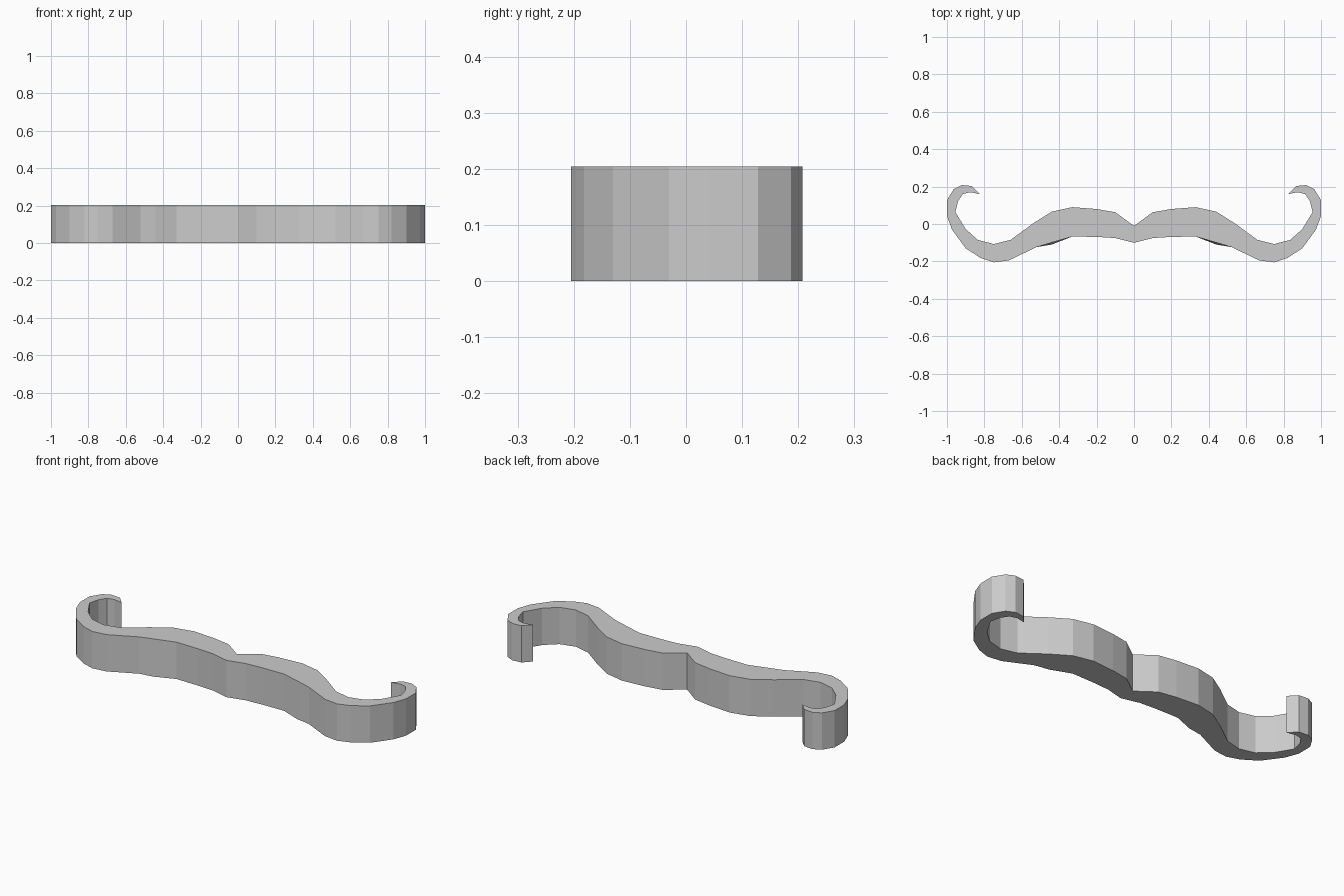
import bpy, bmesh

if "Cube" in bpy.data.objects:
    bpy.data.objects.remove(bpy.data.objects["Cube"])

HEIGHT = 0.204

# Right half of the outline: upper edge from centre to curl tip, then lower edge back
upper = [(0.10, 0.063), (0.20, 0.08), (0.33, 0.09), (0.44, 0.066), (0.54, 0.003),
         (0.66, -0.085), (0.75, -0.107), (0.835, -0.085), (0.90, -0.027), (0.955, 0.064),
         (0.94, 0.123), (0.915, 0.16), (0.877, 0.17), (0.825, 0.16)]
lower = [(0.866, 0.203), (0.92, 0.208), (0.963, 0.187), (1.0, 0.128), (1.0, 0.043),
         (0.973, -0.03), (0.90, -0.13), (0.82, -0.182), (0.75, -0.205), (0.67, -0.195),
         (0.52, -0.123), (0.44, -0.11), (0.33, -0.067), (0.20, -0.069), (0.10, -0.075)]
BULGE = (0.44, -0.11)   # lower rim bulges slightly past the upper rim here

half = upper + lower
outline = [(0, -0.01)] + half + [(0, -0.10)] + [(-x, y) for x, y in reversed(half)]


def top_y(x, y):
    return -0.099 if (abs(x), y) == BULGE else y


# Extruded moustache body
bm = bmesh.new()
bottom = [bm.verts.new((x, y, 0)) for x, y in outline]
top = [bm.verts.new((x, top_y(x, y), HEIGHT)) for x, y in outline]
bm.faces.new(bottom)
bm.faces.new(top)
n = len(outline)
for i in range(n):
    j = (i + 1) % n
    bm.faces.new((bottom[i], bottom[j], top[j], top[i]))
bmesh.ops.recalc_face_normals(bm, faces=bm.faces)
# Clean triangulation of the concave caps
caps = [f for f in bm.faces if len(f.verts) > 4]
bmesh.ops.triangulate(bm, faces=caps, ngon_method='EAR_CLIP')

mesh = bpy.data.meshes.new("moustache")
bm.to_mesh(mesh)
bm.free()
bpy.context.collection.objects.link(bpy.data.objects.new("moustache", mesh))
